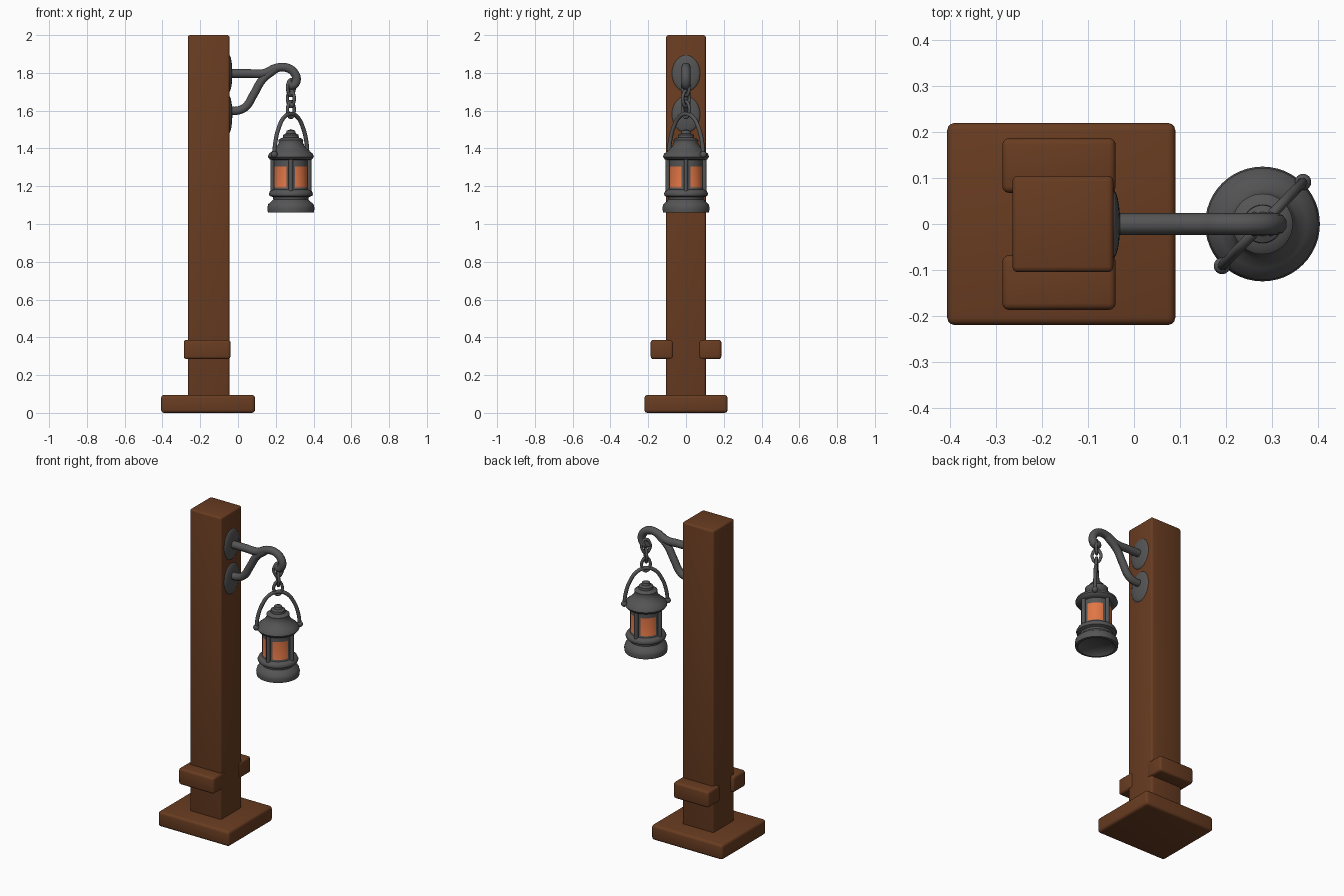
import bpy, bmesh
from math import sin, cos, pi, radians, atan2
from mathutils import Vector

if "Cube" in bpy.data.objects:
    bpy.data.objects.remove(bpy.data.objects["Cube"])


def material(name, rgb):
    m = bpy.data.materials.new(name)
    m.use_nodes = True
    m.diffuse_color = (*rgb, 1)
    m.node_tree.nodes["Principled BSDF"].inputs["Base Color"].default_value = (*rgb, 1)
    return m


WOOD = material("brown wood", (0.14, 0.045, 0.015))
IRON = material("grey iron", (0.09, 0.09, 0.09))
GLOW = material("orange glass", (0.75, 0.18, 0.06))
LX = 0.28  # lantern axis


def smooth(ob, angle=40):
    bpy.ops.object.select_all(action="DESELECT")
    ob.select_set(True)
    bpy.context.view_layer.objects.active = ob
    bpy.ops.object.shade_smooth_by_angle(angle=radians(angle))


def from_bmesh(name, bm, *mats):
    bmesh.ops.recalc_face_normals(bm, faces=bm.faces)
    me = bpy.data.meshes.new(name)
    bm.to_mesh(me)
    bm.free()
    for m in mats:
        me.materials.append(m)
    ob = bpy.data.objects.new(name, me)
    bpy.context.collection.objects.link(ob)
    return ob


def block(name, lo, hi, bevel):
    """Wooden box with softly rounded edges."""
    lo, hi = Vector(lo), Vector(hi)
    bm = bmesh.new()
    bmesh.ops.create_cube(bm, size=1)
    for v in bm.verts:
        v.co = (lo + hi) / 2 + v.co * (hi - lo)
    bmesh.ops.bevel(bm, geom=bm.edges[:], offset=bevel, segments=3,
                    profile=0.5, affect="EDGES")
    smooth(from_bmesh(name, bm, WOOD), 50)


def rod(name, points, radius, cyclic=False, loc=(0, 0, 0), turn=0):
    """Round iron bar swept along a smooth path."""
    cu = bpy.data.curves.new(name, "CURVE")
    cu.dimensions = "3D"
    cu.bevel_depth = radius
    cu.bevel_resolution = 3
    cu.resolution_u = 6
    cu.use_fill_caps = True
    sp = cu.splines.new("BEZIER")
    sp.bezier_points.add(len(points) - 1)
    for bp, (x, z) in zip(sp.bezier_points, points):
        bp.co = (x, 0, z)
        bp.handle_left_type = bp.handle_right_type = "AUTO"
    sp.use_cyclic_u = cyclic
    cu.materials.append(IRON)
    ob = bpy.data.objects.new(name, cu)
    bpy.context.collection.objects.link(ob)
    ob.location = loc
    ob.rotation_euler.z = turn
    bpy.ops.object.select_all(action="DESELECT")
    ob.select_set(True)
    bpy.context.view_layer.objects.active = ob
    bpy.ops.object.convert(target="MESH")
    smooth(bpy.context.object, 50)


def ball(name, loc, scale):
    bm = bmesh.new()
    bmesh.ops.create_uvsphere(bm, u_segments=24, v_segments=12, radius=1)
    for v in bm.verts:
        v.co = Vector(loc) + v.co * Vector(scale)
    smooth(from_bmesh(name, bm, IRON))


# Wooden post, foot and the two cleats
block("foot", (-0.407, -0.22, 0), (0.09, 0.22, 0.095), 0.016)
block("post", (-0.265, -0.105, 0.05), (-0.045, 0.105, 2.0), 0.012)
for side, s in (("front", -1), ("back", 1)):
    ys = sorted((s * 0.068, s * 0.187))
    block(side + "_cleat", (-0.287, ys[0], 0.285), (-0.04, ys[1], 0.387), 0.014)

# Domed wall plates
ball("upper_wall_plate", (-0.047, 0, 1.797), (0.017, 0.076, 0.097))
ball("lower_wall_plate", (-0.047, 0, 1.58), (0.017, 0.076, 0.097))

# Bracket arm with hooked end, and its brace
rod("bracket_arm", [(-0.05, 1.797), (0.05, 1.797), (0.14, 1.798), (0.2, 1.825),
                    (0.255, 1.828), (0.298, 1.8), (0.308, 1.755),
                    (0.285, 1.733), (0.268, 1.745)], 0.024)
rod("bracket_brace", [(-0.05, 1.6), (0.0, 1.601), (0.04, 1.62), (0.085, 1.69),
                      (0.13, 1.765), (0.2, 1.822)], 0.023)

# Chain of alternating links
link = [(0.022, -0.018), (0.022, 0.018), (0, 0.042), (-0.022, 0.018),
        (-0.022, -0.018), (0, -0.042)]
for i in range(3):
    rod(f"chain_link_{i + 1}", link, 0.009, True, (LX, 0, 1.722 - i * 0.058),
        radians(45 + 90 * i))

# Lantern body: one lathed shell, with glowing panes between the pillars
profile = [(0, 1.085), (0.085, 1.08), (0.108, 1.06), (0.122, 1.062), (0.125, 1.085),
           (0.12, 1.105), (0.104, 1.118), (0.093, 1.13), (0.095, 1.142),
           (0.113, 1.149), (0.117, 1.16), (0.11, 1.175), (0.092, 1.182),
           (0.089, 1.192), (0.089, 1.305), (0.089, 1.338), (0.112, 1.342),
           (0.122, 1.356), (0.116, 1.372), (0.096, 1.388), (0.076, 1.408),
           (0.064, 1.43), (0.066, 1.445), (0.056, 1.453), (0.042, 1.457),
           (0.041, 1.472), (0.026, 1.48), (0.022, 1.494), (0, 1.502)]
N = 48
bm = bmesh.new()
rings = [[bm.verts.new((r * cos(2 * pi * k / N), r * sin(2 * pi * k / N), z))
          for k in range(N)] if r else [bm.verts.new((0, 0, z))] for r, z in profile]
for a, b in zip(rings, rings[1:]):
    for k in range(N):
        j = (k + 1) % N
        quad = [a[k % len(a)], a[j % len(a)], b[j % len(b)], b[k % len(b)]]
        f = bm.faces.new(list(dict.fromkeys(quad)))
        c = f.calc_center_median()
        offset = abs(atan2(c.y, c.x) % (pi / 2) - pi / 4)
        if 1.2 < c.z < 1.3 and offset < radians(30):
            f.material_index = 1
body = from_bmesh("lantern_body", bm, IRON, GLOW)
body.location.x = LX
smooth(body, 45)

# Four pillars around the glass
for k in range(4):
    a = k * pi / 2
    rod(f"lantern_pillar_{k + 1}", [(0, 1.165), (0, 1.35)], 0.012, False,
        (LX + 0.097 * cos(a), 0.097 * sin(a), 0))

# Carrying handle with end knobs, turned across the lantern
TURN = radians(46)
half = [(0.127, 1.36), (0.119, 1.43), (0.092, 1.51), (0.05, 1.566)]
rod("lantern_handle", [(-x, z) for x, z in half] + [(0, 1.583)] + half[::-1],
    0.011, False, (LX, 0, 0), TURN)
for name, s in (("left", 1), ("right", -1)):
    ball(name + "_handle_knob", (LX + s * 0.127 * cos(TURN), s * 0.127 * sin(TURN), 1.368),
         (0.018, 0.018, 0.018))
